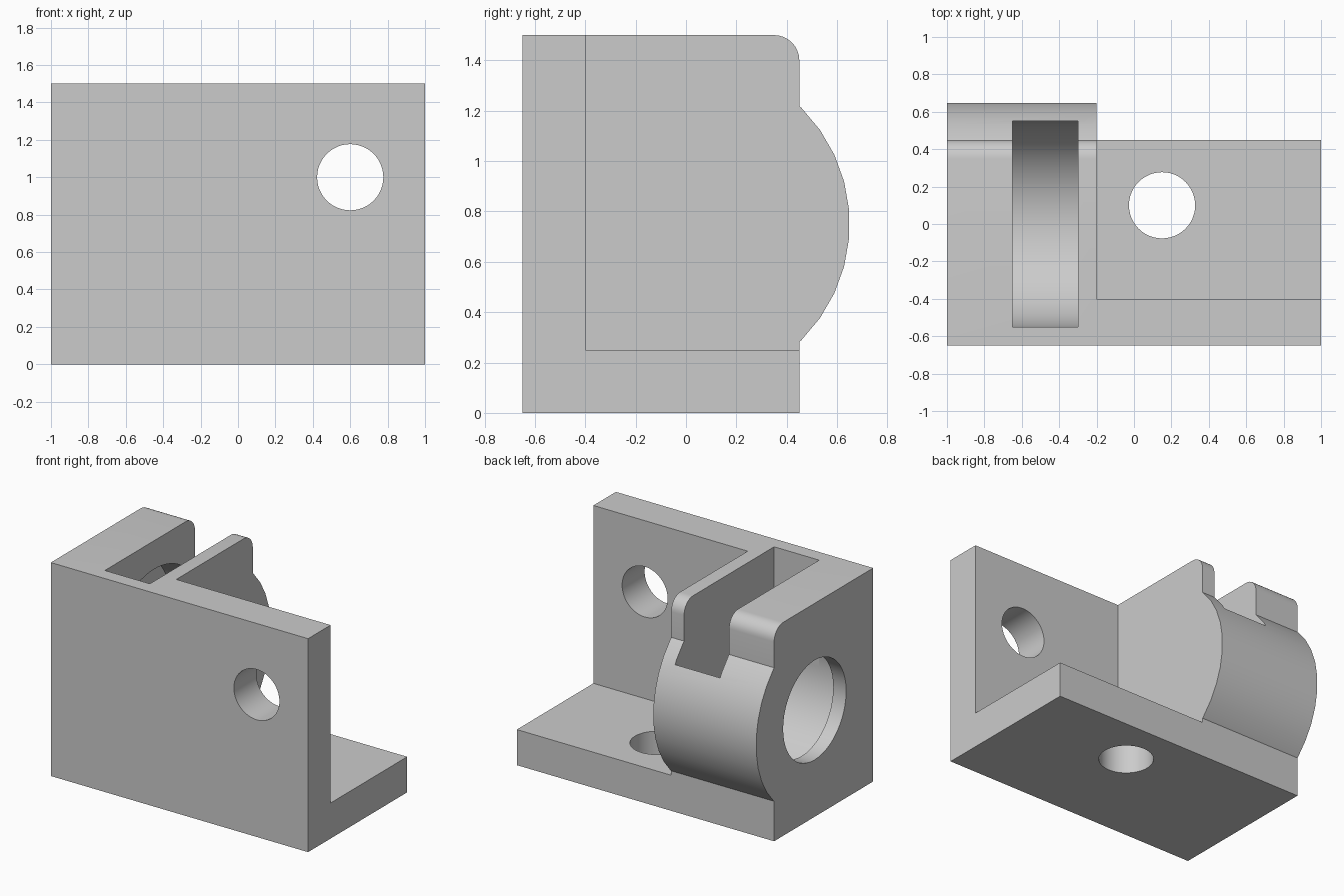
import bpy
import bmesh
from math import acos, cos, sin, pi, radians
from mathutils import Matrix

cube = bpy.data.objects.get("Cube")
if cube:
    bpy.data.objects.remove(cube, do_unlink=True)

grey = bpy.data.materials.new("light grey")
grey.use_nodes = True
colour = (0.6, 0.6, 0.6, 1)
grey.diffuse_color = colour
grey.node_tree.nodes["Principled BSDF"].inputs["Base Color"].default_value = colour


def finish(bm, name):
    bmesh.ops.recalc_face_normals(bm, faces=bm.faces)
    mesh = bpy.data.meshes.new(name)
    bm.to_mesh(mesh)
    bm.free()
    mesh.materials.append(grey)
    obj = bpy.data.objects.new(name, mesh)
    bpy.context.collection.objects.link(obj)
    return obj


def extrude_x(name, profile, x0, x1):
    """Solid from a (y, z) outline swept along x."""
    bm = bmesh.new()
    face = bm.faces.new([bm.verts.new((x0, y, z)) for y, z in profile])
    swept = bmesh.ops.extrude_face_region(bm, geom=[face])["geom"]
    moved = [v for v in swept if isinstance(v, bmesh.types.BMVert)]
    bmesh.ops.translate(bm, verts=moved, vec=(x1 - x0, 0, 0))
    return finish(bm, name)


def box(name, x0, x1, y0, y1, z0, z1):
    return extrude_x(name, [(y0, z0), (y1, z0), (y1, z1), (y0, z1)], x0, x1)


def cylinder(name, centre, radius, length, axis, sides=48):
    bm = bmesh.new()
    turn = {"X": Matrix.Rotation(pi / 2, 4, "Y"),
            "Y": Matrix.Rotation(pi / 2, 4, "X"),
            "Z": Matrix.Identity(4)}[axis]
    bmesh.ops.create_cone(bm, cap_ends=True, segments=sides, radius1=radius,
                          radius2=radius, depth=length,
                          matrix=Matrix.Translation(centre) @ turn)
    return finish(bm, name)


def cut(target, cutter):
    cutter.hide_render = True
    mod = target.modifiers.new(cutter.name, "BOOLEAN")
    mod.operation = "DIFFERENCE"
    mod.solver = "EXACT"
    mod.object = cutter
    bpy.context.view_layer.objects.active = target
    bpy.ops.object.modifier_apply(modifier=mod.name)
    bpy.data.objects.remove(cutter, do_unlink=True)


# Housing outline: upright block, bulging barrel at the back, rounded top edge
front, back, top, mid, barrel_r, fillet = -0.65, 0.45, 1.5, 0.75, 0.65, 0.1
end = acos(back / barrel_r)
angles = [-end] + [radians(a) for a in range(-45, 46, 10)] + [end]
profile = [(front, 0), (back, 0)]
profile += [(barrel_r * cos(a), mid + barrel_r * sin(a)) for a in angles]
profile += [(back - fillet + fillet * cos(a), top - fillet + fillet * sin(a))
            for a in (i * pi / 16 for i in range(9))]
profile += [(front, top)]
bracket = extrude_x("bearing_bracket", profile, -1, 1)

# Open corner that leaves the front wall and the base plate
cut(bracket, box("corner_cutter", -0.2, 1.2, -0.4, 1, 0.25, 2))

# Round chamber, its slot to the top, and the narrower end opening
cut(bracket, cylinder("chamber_cutter", (-0.6, 0, mid), 0.55, 0.6, "X", 72))
cut(bracket, box("slot_cutter", -0.65, -0.3, -0.55, 0.55, mid, 1.7))
cut(bracket, cylinder("opening_cutter", (-0.95, 0, mid), 0.35, 0.3, "X"))

# Bolt holes in the wall and the base
cut(bracket, cylinder("wall_hole_cutter", (0.6, -0.525, 1), 0.177, 0.5, "Y"))
cut(bracket, cylinder("base_hole_cutter", (0.15, 0.1, 0.125), 0.177, 0.5, "Z"))

# Smooth rounds, sharp edges
bpy.ops.object.select_all(action="DESELECT")
bracket.select_set(True)
bpy.context.view_layer.objects.active = bracket
bpy.ops.object.shade_smooth_by_angle(angle=radians(30))
